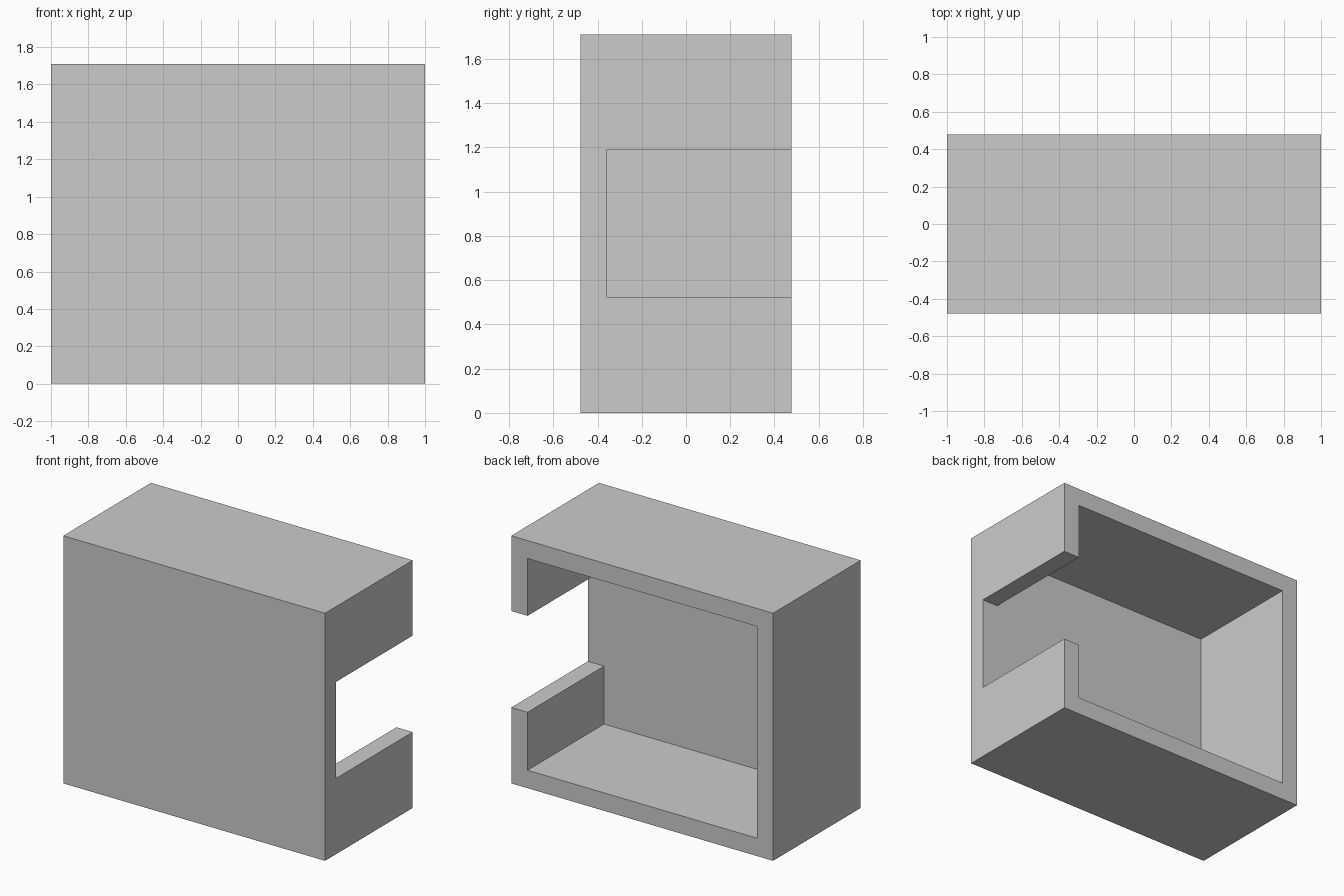
import bpy
import bmesh

if "Cube" in bpy.data.objects:
    bpy.data.objects.remove(bpy.data.objects["Cube"])

W, D, H = 1.0, 0.478, 1.71         # half width, half depth, height
T, FRONT = 0.124, 0.121            # side wall and front panel thickness
NOTCH_LOW, NOTCH_HIGH = 0.524, 1.19

grey = bpy.data.materials.new("light_grey")
grey.diffuse_color = (0.6, 0.6, 0.6, 1)
grey.use_nodes = True
grey.node_tree.nodes["Principled BSDF"].inputs["Base Color"].default_value = grey.diffuse_color


def prism(name, outline, y0, y1):
    """Extrude an x-z outline along y into a closed solid."""
    bm = bmesh.new()
    face = bm.faces.new([bm.verts.new((x, y0, z)) for x, z in outline])
    ext = bmesh.ops.extrude_face_region(bm, geom=[face], use_keep_orig=True)
    verts = [v for v in ext["geom"] if isinstance(v, bmesh.types.BMVert)]
    bmesh.ops.translate(bm, verts=verts, vec=(0, y1 - y0, 0))
    bmesh.ops.recalc_face_normals(bm, faces=bm.faces)
    mesh = bpy.data.meshes.new(name)
    bm.to_mesh(mesh)
    bm.free()
    mesh.materials.append(grey)
    obj = bpy.data.objects.new(name, mesh)
    bpy.context.collection.objects.link(obj)
    return obj


# Outer box
housing = prism("housing", [(-W, 0), (W, 0), (W, H), (-W, H)], -D, D)

# Cavity open at the back, with a slot through the right wall
i = W - T
cutter = prism("cavity_cutter", [
    (-i, T), (i, T), (i, NOTCH_LOW), (W + 0.2, NOTCH_LOW),
    (W + 0.2, NOTCH_HIGH), (i, NOTCH_HIGH), (i, H - T), (-i, H - T),
], -D + FRONT, D + 0.2)
cutter.hide_render = True
cutter.hide_set(True)

cut = housing.modifiers.new("cavity", 'BOOLEAN')
cut.operation = 'DIFFERENCE'
cut.solver = 'EXACT'
cut.object = cutter
